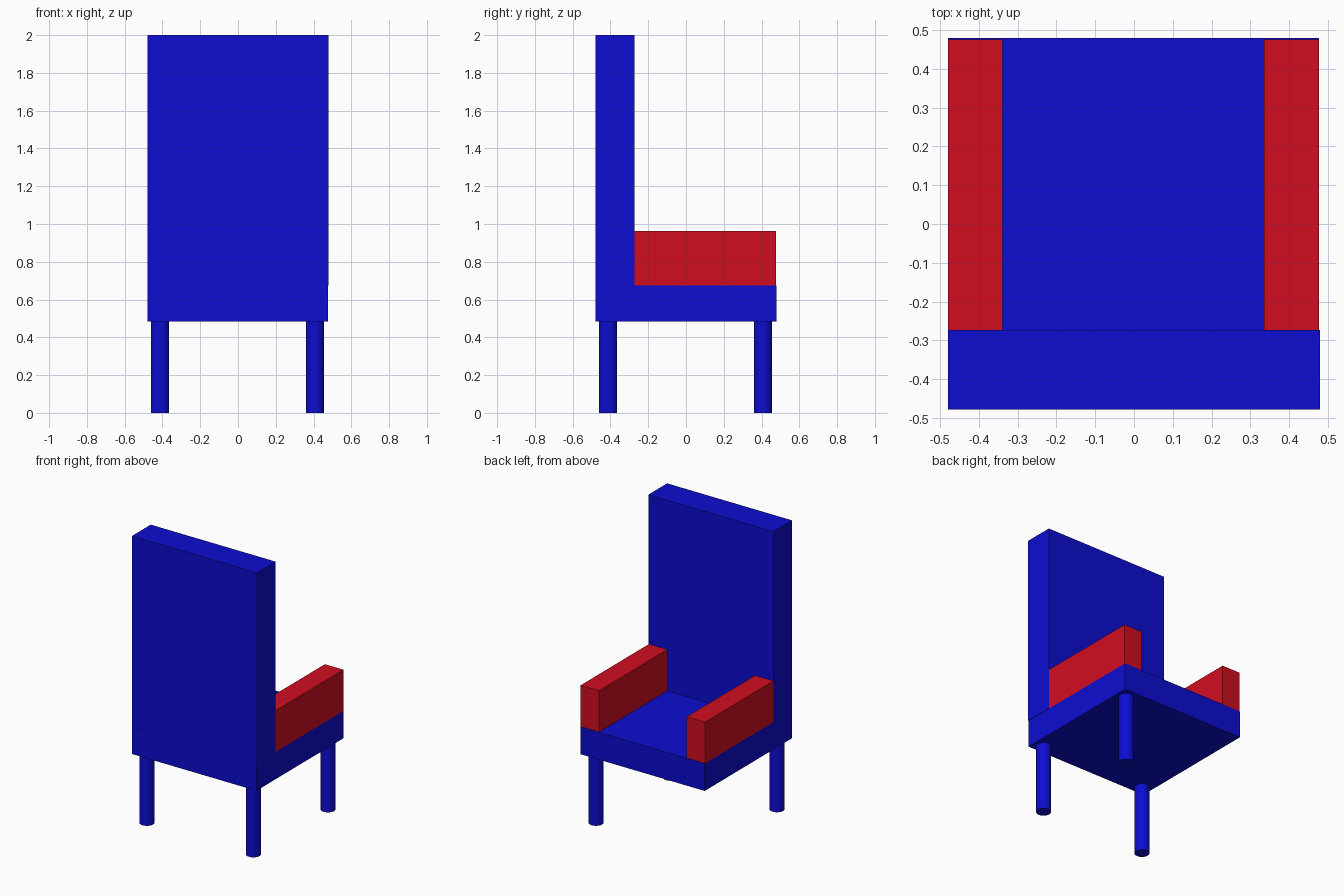
import bpy
import math

cube = bpy.data.objects.get("Cube")
if cube:
    bpy.data.objects.remove(cube, do_unlink=True)


def material(name, rgb):
    mat = bpy.data.materials.new(name)
    mat.use_nodes = True
    color = (*rgb, 1.0)
    mat.diffuse_color = color
    mat.node_tree.nodes["Principled BSDF"].inputs["Base Color"].default_value = color
    return mat


blue = material("deep_blue", (0.004, 0.004, 0.64))
red = material("bright_red", (0.64, 0.004, 0.015))


def box(name, x, y, z, mat):
    """Box spanning the given (low, high) range on each axis."""
    center = [(lo + hi) / 2 for lo, hi in (x, y, z)]
    bpy.ops.mesh.primitive_cube_add(size=1, location=center)
    obj = bpy.context.object
    obj.name = name
    obj.scale = [hi - lo for lo, hi in (x, y, z)]
    bpy.ops.object.transform_apply(location=False, rotation=False, scale=True)
    obj.data.materials.append(mat)


SEAT_BOTTOM, SEAT_TOP = 0.485, 0.675
BACK_INNER = -0.273

# Seat and tall backrest
box("seat", (-0.48, 0.477), (-0.479, 0.48), (SEAT_BOTTOM, SEAT_TOP), blue)
box("backrest", (-0.48, 0.48), (-0.478, BACK_INNER), (SEAT_TOP, 2.0), blue)

# Armrests
for name, x in (("right_armrest", (-0.48, -0.339)), ("left_armrest", (0.335, 0.477))):
    box(name, x, (BACK_INNER, 0.476), (SEAT_TOP, 0.962), red)

# Round legs at three corners
legs = {
    "front_right_leg": (-0.412, -0.412),
    "front_left_leg": (0.407, -0.412),
    "back_left_leg": (0.407, 0.407),
}
for name, (x, y) in legs.items():
    bpy.ops.mesh.primitive_cylinder_add(
        vertices=32, radius=0.048, depth=SEAT_BOTTOM, location=(x, y, SEAT_BOTTOM / 2))
    leg = bpy.context.object
    leg.name = name
    leg.data.materials.append(blue)
    bpy.ops.object.shade_smooth_by_angle(angle=math.radians(30))
